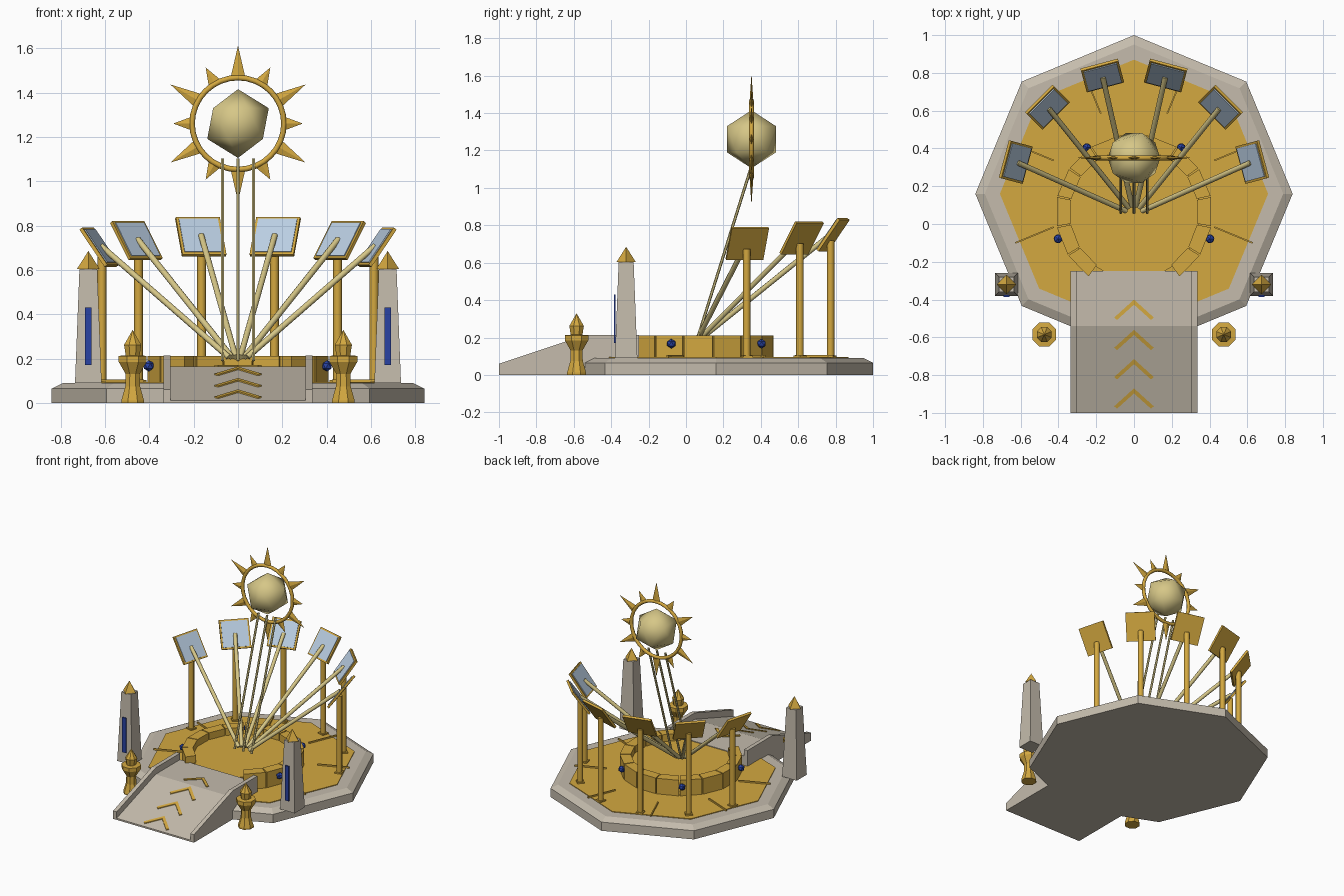
import bpy, bmesh, math
from mathutils import Vector, Matrix

if "Cube" in bpy.data.objects:
    bpy.data.objects.remove(bpy.data.objects["Cube"])

def srgb(r, g, b):
    return tuple(c / 12.92 if c < 0.04 else ((c + 0.055) / 1.055) ** 2.4 for c in (r, g, b)) + (1,)

def material(name, *rgb):
    m = bpy.data.materials.new(name)
    m.diffuse_color = srgb(*rgb)
    m.use_nodes = True
    m.node_tree.nodes["Principled BSDF"].inputs["Base Color"].default_value = m.diffuse_color
    return m

STONE = material("stone", 0.77, 0.735, 0.675)
GOLD = material("gold", 0.83, 0.66, 0.25)
GLASS = material("mirror_glass", 0.73, 0.81, 0.89)
BLUE = material("sapphire", 0.16, 0.26, 0.64)
LIGHT = material("pale_light", 0.84, 0.78, 0.53)
C = Vector((0, 0.16, 0))           # terrace centre
SUN = Vector((0, 0.35, 1.26))      # sun centre

def finish(name, bm, mat, smooth=None):
    bmesh.ops.recalc_face_normals(bm, faces=bm.faces)
    me = bpy.data.meshes.new(name)
    bm.to_mesh(me)
    bm.free()
    me.materials.append(mat)
    ob = bpy.data.objects.new(name, me)
    bpy.context.collection.objects.link(ob)
    if smooth is not None:
        for p in me.polygons:
            p.use_smooth = True
        if smooth:
            bpy.context.view_layer.objects.active = ob
            ob.select_set(True)
            bpy.ops.object.shade_smooth_by_angle(angle=math.radians(smooth))
            ob.select_set(False)
    return ob

def prism(name, pts, offset, mat):
    """Extrude a flat polygon along an offset vector."""
    bm = bmesh.new()
    f = bm.faces.new([bm.verts.new(p) for p in pts])
    ext = bmesh.ops.extrude_face_region(bm, geom=[f])
    bmesh.ops.translate(bm, vec=offset, verts=[v for v in ext["geom"] if isinstance(v, bmesh.types.BMVert)])
    return finish(name, bm, mat)

def lathe(name, profile, sides, centre, mat, turn=0.0):
    """Stack rings of (radius, z); radius 0 closes to a point."""
    bm = bmesh.new()
    rings = []
    for r, z in profile:
        n = sides if r else 1
        rings.append([bm.verts.new((centre[0] + r * math.cos(turn + math.tau * i / sides),
                                    centre[1] + r * math.sin(turn + math.tau * i / sides), z)) for i in range(n)])
    for a, b in zip(rings, rings[1:]):
        for i in range(sides):
            j = (i + 1) % sides
            bm.faces.new([a[i], a[j], b[0]] if len(b) == 1 else [a[i], a[j], b[j], b[i]])
    bm.faces.new(rings[0])
    if len(rings[-1]) > 1:
        bm.faces.new(rings[-1])
    return finish(name, bm, mat)

def rod(name, a, b, r, mat, sides=8):
    a, b = Vector(a), Vector(b)
    d = b - a
    mtx = Matrix.Translation((a + b) / 2) @ d.to_track_quat('Z', 'Y').to_matrix().to_4x4()
    bm = bmesh.new()
    bmesh.ops.create_cone(bm, cap_ends=True, segments=sides, radius1=r, radius2=r, depth=d.length, matrix=mtx)
    return finish(name, bm, mat, 50)

def box(name, size, mtx, mat):
    bm = bmesh.new()
    bmesh.ops.create_cube(bm, size=1, matrix=mtx @ Matrix.Diagonal((*size, 1)))
    return finish(name, bm, mat)

def polar(centre, r, deg, z=0):
    a = math.radians(deg)
    return Vector((centre[0] + r * math.cos(a), centre[1] + r * math.sin(a), z))

# Octagonal terrace with a gilded floor and radial strips
lathe("terrace", [(0.84, 0), (0.84, 0.065), (0.79, 0.09)], 8, C, STONE)
lathe("gilded_floor", [(0.71, 0.085), (0.71, 0.095)], 8, C, GOLD)
for k in range(8):
    ang = 22.5 + 45 * k
    if math.sin(math.radians(ang)) > -0.8:
        box("floor_strip", (0.22, 0.008, 0.012),
            Matrix.Translation(polar(C, 0.57, ang, 0.1)) @ Matrix.Rotation(math.radians(ang), 4, 'Z'), GOLD)

# Round dais with a horseshoe of rim blocks and four gems
D = Vector((0, 0.06, 0))
lathe("dais_floor", [(0.35, 0.08), (0.35, 0.16)], 32, D, GOLD)
step = 290 / 13
for k in range(13):
    a0, a1 = -55 + step * k + 0.5, -55 + step * (k + 1) - 0.5
    prism("rim_block", [polar(D, 0.34, a0, 0.09), polar(D, 0.415, a0, 0.09),
                        polar(D, 0.415, a1, 0.09), polar(D, 0.34, a1, 0.09)], (0, 0, 0.122), GOLD)
for ang in (-19, 54, 126, 199):
    bm = bmesh.new()
    bmesh.ops.create_icosphere(bm, subdivisions=1, radius=0.026,
                               matrix=Matrix.Translation(polar(D, 0.425, ang, 0.167)))
    finish("gem", bm, BLUE)

# Ramp, side rails and chevrons
side = [(-1, 0), (-0.25, 0), (-0.25, 0.165), (-0.54, 0.165), (-1, 0.012)]
prism("ramp", [(-0.31, y, z) for y, z in side], (0.62, 0, 0), STONE)
rail = [(-1, 0), (-0.25, 0), (-0.25, 0.213), (-0.54, 0.213), (-1, 0.06)]
for x in (-0.335, 0.305):
    prism("ramp_rail", [(x, y, z) for y, z in rail], (0.03, 0, 0), STONE)

def deck(y):
    return 0.162 if y > -0.54 else 0.162 + (y + 0.54) * 0.153 / 0.46

for tip in (-0.40, -0.56, -0.715, -0.87):
    for s in (-1, 1):
        arm = [(0, tip), (s * 0.105, tip - 0.095), (s * 0.09, tip - 0.108), (0, tip - 0.027)]
        prism("chevron", [(x, y, deck(y)) for x, y in arm], (0, 0, 0.009), GOLD)

# Obelisks and braziers on either side
for s in (-1, 1):
    p = (s * 0.675, -0.32)
    q = math.sqrt(2)
    lathe("obelisk", [(0.06 * q, 0.09), (0.04 * q, 0.605)], 4, p, STONE, math.pi / 4)
    lathe("obelisk_cap", [(0.052, 0.603), (0, 0.685)], 4, p, GOLD)
    box("obelisk_inlay", (0.03, 0.009, 0.26), Matrix.Translation((p[0], -0.381, 0.30)), BLUE)
    lathe("brazier", [(0.055, 0), (0.055, 0.012), (0.036, 0.075), (0.034, 0.13), (0.068, 0.185),
                      (0.068, 0.212), (0.034, 0.215), (0.042, 0.262), (0, 0.33)], 8,
          (s * 0.475, -0.585), GOLD, math.pi / 8)

# Six tilted mirrors on posts, each with a light beam to the dais
for ang in (15, 45, 75, 105, 135, 165):
    up = abs(math.sin(math.radians(ang)))
    z = 0.685 + 0.067 * up
    centre = polar(C, 0.648, ang, z)
    foot = polar(C, 0.635, ang, 0.09)
    rod("mirror_post", foot, (foot.x, foot.y, z - 0.03), 0.02, GOLD)
    box("post_foot", (0.05, 0.05, 0.012),
        Matrix.Translation(foot + Vector((0, 0, 0.008))) @ Matrix.Rotation(math.radians(ang), 4, 'Z'), GOLD)
    # local x = tangent, y = up the panel, z = facing inward and up
    tilt = math.radians(35)
    a = math.radians(ang)
    n = Vector((-math.cos(a) * math.cos(tilt), -math.sin(a) * math.cos(tilt), math.sin(tilt)))
    t = Vector((-math.sin(a), math.cos(a), 0))
    m = Matrix((t, n.cross(t), n)).transposed().to_4x4()
    m.translation = centre
    box("mirror_frame", (0.205, 0.205, 0.016), m, GOLD)
    box("mirror_glass", (0.182, 0.182, 0.008), m @ Matrix.Translation((0, 0, 0.009)), GLASS)
    start = Vector((0, 0.05, 0.17))
    tip = centre + n * 0.01
    rod("light_beam", start + (tip - start).normalized() * 0.06, tip, 0.014, LIGHT)

# Three thin beams rising to the sun
for x in (-0.07, 0, 0.07):
    rod("sun_beam", (x, 0.06, 0.19), (x, 0.345, 1.10), 0.008, LIGHT, 6)

# Sun orb, ring and alternating long and short rays
bm = bmesh.new()
bmesh.ops.create_icosphere(bm, subdivisions=1, radius=0.155, matrix=Matrix.Translation(SUN))
finish("sun_orb", bm, LIGHT, 0)
bpy.ops.mesh.primitive_torus_add(location=SUN, rotation=(math.pi / 2, 0, 0), major_radius=0.207,
                                 minor_radius=0.0125, major_segments=32, minor_segments=8)
ring = bpy.context.object
ring.name = "sun_ring"
ring.data.materials.append(GOLD)
bpy.ops.object.shade_smooth_by_angle(angle=math.radians(50))
ring.select_set(False)
for k in range(12):
    length, w = (0.135, 0.031) if k % 2 else (0.075, 0.028)
    m = (Matrix.Translation(SUN) @ Matrix.Rotation(math.radians(90 - 30 * k), 4, 'Y')
         @ Matrix.Translation((0, 0, 0.217 + length / 2)) @ Matrix.Diagonal((1, 0.3, 1, 1)))
    bm = bmesh.new()
    bmesh.ops.create_cone(bm, cap_ends=True, segments=4, radius1=w, radius2=0, depth=length, matrix=m)
    finish("sun_ray", bm, GOLD)
